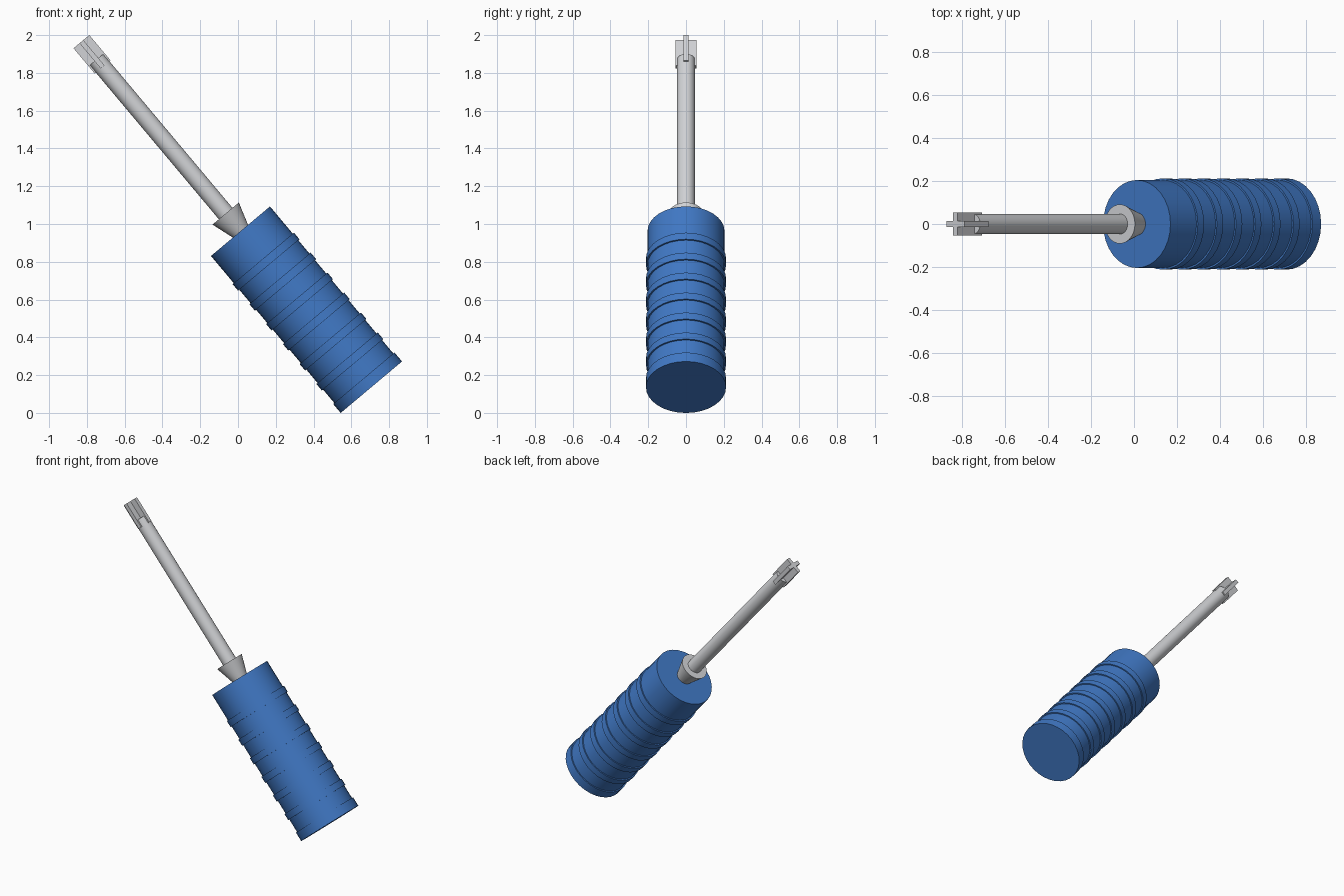
import bpy
import math
from mathutils import Matrix

cube = bpy.data.objects.get("Cube")
if cube:
    bpy.data.objects.remove(cube, do_unlink=True)

# The tool is built along local z, then leaned towards -x
TILT = Matrix.Translation((0.706, 0, 0.136)) @ Matrix.Rotation(math.radians(-40), 4, 'Y')


def make_material(name, color):
    mat = bpy.data.materials.new(name)
    mat.use_nodes = True
    mat.diffuse_color = color
    mat.node_tree.nodes["Principled BSDF"].inputs["Base Color"].default_value = color
    return mat


blue = make_material("blue_plastic", (0.052, 0.19, 0.56, 1))
steel = make_material("steel", (0.64, 0.65, 0.67, 1))


def finish(name, mat):
    obj = bpy.context.object
    obj.name = name
    obj.data.materials.append(mat)
    return obj


def tapered(name, mat, low, high, r_low, r_high):
    """Round part between two heights along the tool axis."""
    bpy.ops.mesh.primitive_cone_add(vertices=32, radius1=r_low, radius2=r_high, depth=high - low)
    obj = finish(name, mat)
    bpy.ops.object.shade_smooth_by_angle(angle=math.radians(30))
    obj.matrix_world = TILT @ Matrix.Translation((0, 0, (low + high) / 2))
    return obj


def plate(name, mat, low, high, width, depth):
    """Flat blade between two heights along the tool axis."""
    bpy.ops.mesh.primitive_cube_add(size=1)
    obj = finish(name, mat)
    size = Matrix.Diagonal((width, depth, high - low, 1))
    obj.data.transform(size)
    obj.matrix_world = TILT @ Matrix.Translation((0, 0, (low + high) / 2))
    return obj


# Handle with seven raised grip rings, the lowest flush with the butt
tapered("handle", blue, 0.002, 1.078, 0.204, 0.204)
for i in range(7):
    low = 0.017 + i * 0.138
    tapered(f"grip_ring_{i + 1}", blue, low if i else 0, low + 0.045, 0.212, 0.212)

# Flared collar and shaft
tapered("collar", steel, 1.07, 1.2, 0.05, 0.091)
tapered("shaft", steel, 1.15, 2.264, 0.047, 0.047)

# Crossed tip blades
plate("tip_blade_wide", steel, 2.213, 2.388, 0.109, 0.026)
plate("tip_blade_deep", steel, 2.213, 2.388, 0.026, 0.109)
